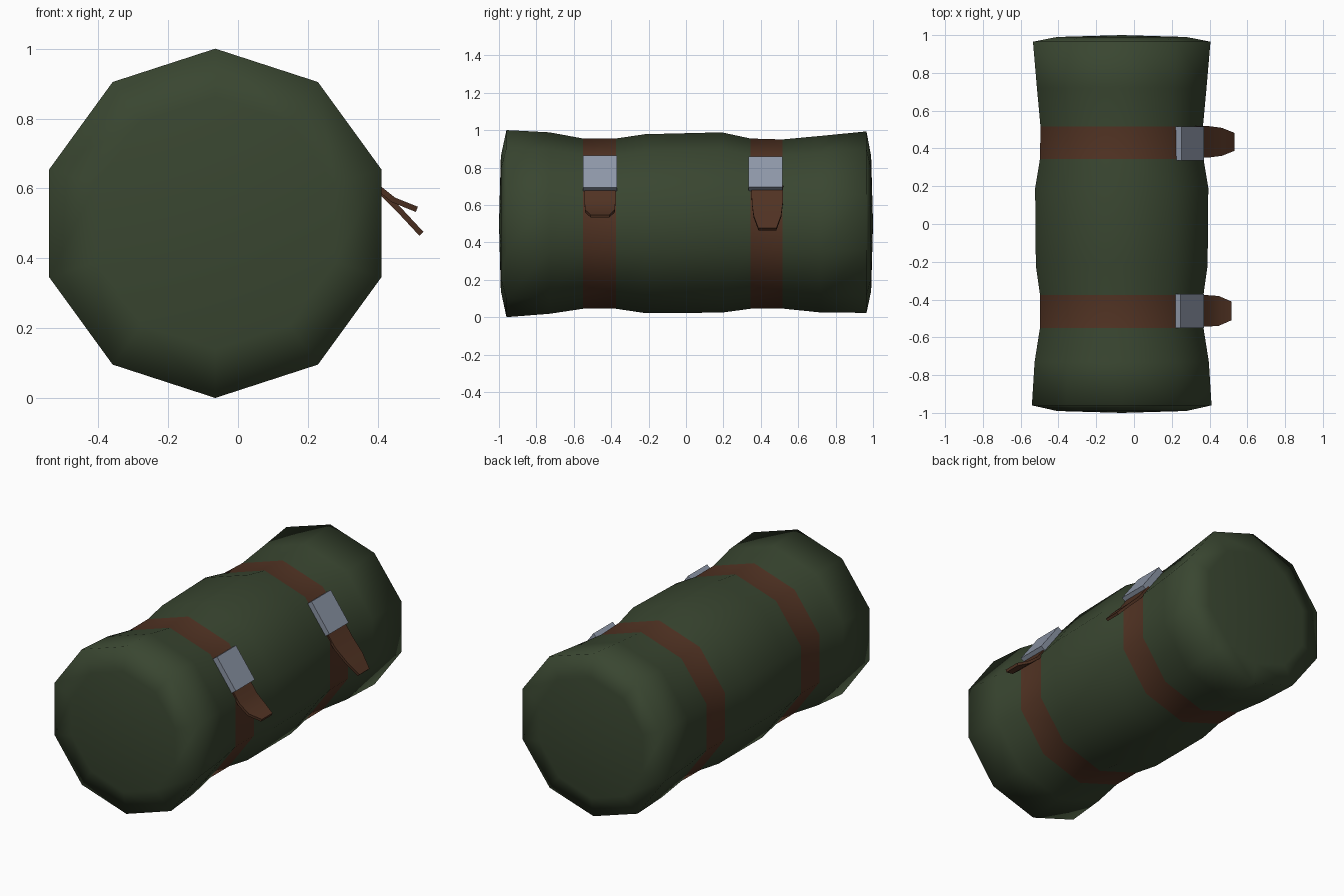
import bpy, bmesh, math
from mathutils import Vector

if "Cube" in bpy.data.objects:
    bpy.data.objects.remove(bpy.data.objects["Cube"])

CX, CZ, SIDES = -0.065, 0.5, 10


def material(name, rgb):
    m = bpy.data.materials.new(name)
    m.diffuse_color = (*rgb, 1)
    m.use_nodes = True
    m.node_tree.nodes["Principled BSDF"].inputs["Base Color"].default_value = m.diffuse_color
    return m


green = material("green canvas", (0.041, 0.061, 0.030))
brown = material("brown leather", (0.083, 0.033, 0.017))
steel = material("grey steel", (0.27, 0.31, 0.39))


def finish(name, bm, mats, smooth):
    bmesh.ops.recalc_face_normals(bm, faces=bm.faces)
    me = bpy.data.meshes.new(name)
    bm.to_mesh(me)
    bm.free()
    for m in mats:
        me.materials.append(m)
    for p in me.polygons:
        p.use_smooth = smooth
    ob = bpy.data.objects.new(name, me)
    bpy.context.collection.objects.link(ob)
    return ob


# Bedroll: ten-sided lathe along y, pinched where the straps pull in (y, radius, z shift)
profile = [(-0.99, 0.36, 0), (-0.96, 0.50, 0), (-0.73, 0.485, 0.003),
           (-0.55, 0.455, 0), (-0.375, 0.455, 0), (-0.22, 0.478, 0),
           (0.19, 0.482, 0.006), (0.345, 0.455, 0), (0.515, 0.452, -0.002),
           (0.72, 0.472, -0.003), (0.965, 0.485, 0.008), (0.99, 0.36, 0)]
bm = bmesh.new()
rings = []
for y, r, dz in profile:
    ring = []
    for k in range(SIDES):
        a = math.radians(90) + k * math.tau / SIDES
        rx = max(r, 0.494) if abs(y) > 0.95 and r > 0.4 else r
        ring.append(bm.verts.new((CX + rx * math.cos(a), y, CZ + dz + r * math.sin(a))))
    rings.append(ring)
for i, (a, b) in enumerate(zip(rings, rings[1:])):
    for k in range(SIDES):
        n = (k + 1) % SIDES
        f = bm.faces.new((a[k], a[n], b[n], b[k]))
        f.material_index = 1 if i in (3, 7) else 0   # strap bands
for ring, y in ((rings[0], -1.0), (rings[-1], 1.0)):
    c = bm.verts.new((CX, y, CZ))
    for k in range(SIDES):
        bm.faces.new((ring[k], ring[(k + 1) % SIDES], c))
finish("bedroll", bm, [green, brown], True)

# Directions of the facet that carries the buckles
N = Vector((math.cos(math.radians(36)), 0, math.sin(math.radians(36))))
T = Vector((N.z, 0, -N.x))
CENTRE = Vector((CX, 0, CZ))


def buckle(name, y0, y1, s0, s1):
    bm = bmesh.new()
    bmesh.ops.create_cube(bm, size=1)
    for v in bm.verts:
        s = s1 if v.co.x > 0 else s0
        d = 0.466 if v.co.z > 0 else 0.425
        v.co = CENTRE + T * s + N * d + Vector((0, y1 if v.co.y > 0 else y0, 0))
    finish(name, bm, [steel], False)


def strap_end(name, yc, path):
    # path: (x, z, half width), swept with a small thickness
    bm = bmesh.new()
    secs = []
    for i, (x, z, w) in enumerate(path):
        p, q = path[max(i - 1, 0)], path[min(i + 1, len(path) - 1)]
        d = Vector((q[0] - p[0], 0, q[1] - p[1])).normalized()
        off = Vector((-d.z, 0, d.x)) * 0.008
        c = Vector((x, yc, z))
        secs.append([bm.verts.new(c + off * o + Vector((0, w * s, 0)))
                     for o, s in ((1, -1), (1, 1), (-1, 1), (-1, -1))])
    for a, b in zip(secs, secs[1:]):
        for k in range(4):
            n = (k + 1) % 4
            bm.faces.new((a[k], a[n], b[n], b[k]))
    bm.faces.new(secs[0])
    bm.faces.new(secs[-1])
    ob = finish(name, bm, [brown], True)
    bpy.context.view_layer.objects.active = ob
    ob.select_set(True)
    bpy.ops.object.shade_smooth_by_angle(angle=math.radians(50))
    ob.select_set(False)


buckle("front_buckle", -0.55, -0.37, -0.112, 0.100)
buckle("back_buckle", 0.335, 0.517, -0.104, 0.098)

# Loose strap ends hanging out below the buckles
strap_end("front_strap_end", -0.46,
          [(0.325, 0.70, 0.083), (0.385, 0.615, 0.083), (0.445, 0.567, 0.079), (0.512, 0.54, 0.05)])
strap_end("back_strap_end", 0.435,
          [(0.325, 0.70, 0.085), (0.39, 0.61, 0.083), (0.46, 0.54, 0.074), (0.525, 0.47, 0.048)])
